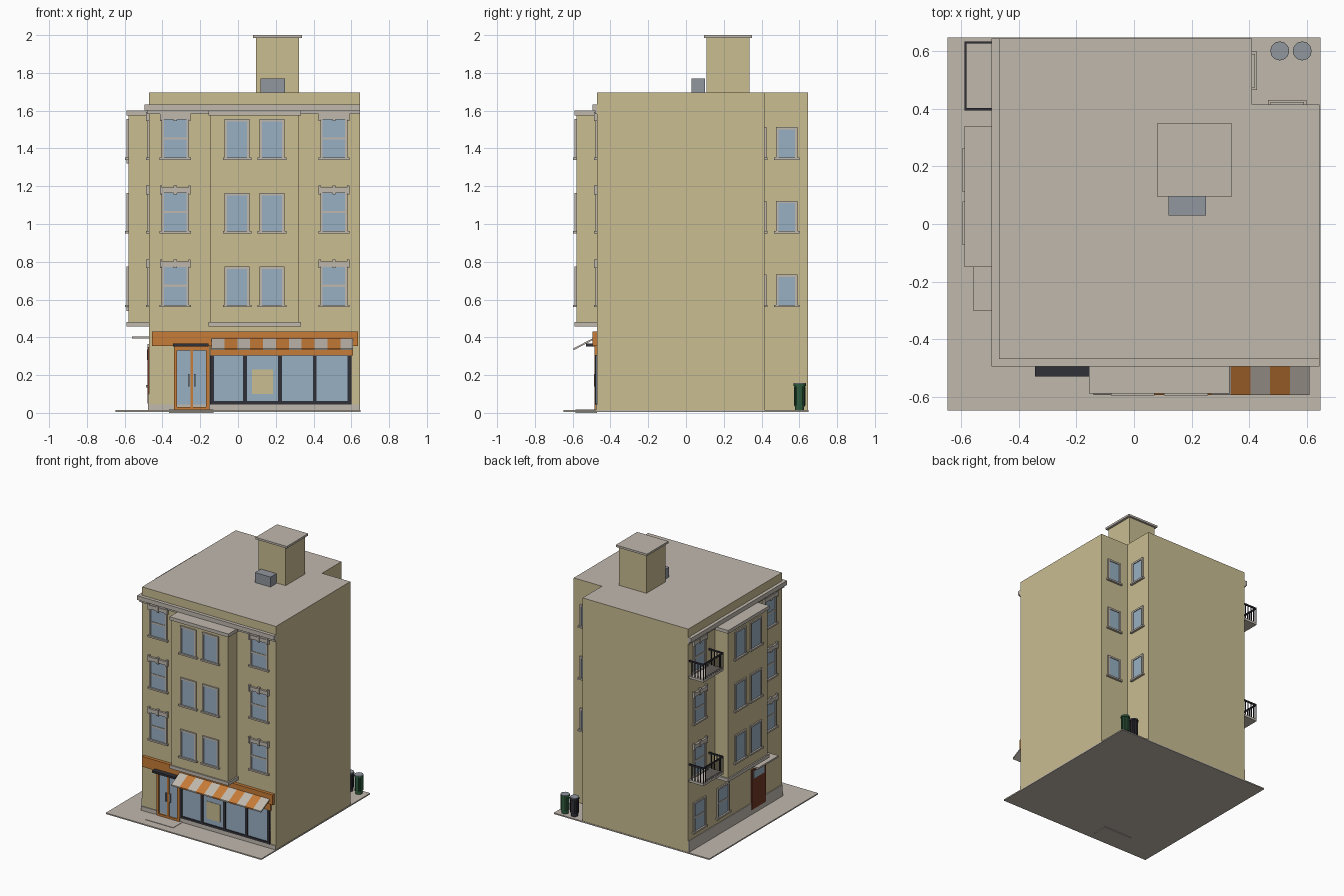
import bpy, bmesh, math

if "Cube" in bpy.data.objects:
    bpy.data.objects.remove(bpy.data.objects["Cube"])


def srgb(r, g, b):
    def lin(c):
        c /= 255
        return c / 12.92 if c < 0.04045 else ((c + 0.055) / 1.055) ** 2.4
    return (lin(r), lin(g), lin(b), 1)


def mat(name, *rgb):
    m = bpy.data.materials.new(name)
    m.diffuse_color = srgb(*rgb)
    m.use_nodes = True
    m.node_tree.nodes["Principled BSDF"].inputs["Base Color"].default_value = m.diffuse_color
    return m


WALL = mat("tan_wall", 202, 189, 145)
STONE = mat("grey_stone", 192, 184, 174)
GLASS = mat("blue_glass", 152, 176, 196)
ORANGE = mat("orange_paint", 200, 124, 56)
DARK = mat("dark_metal", 48, 48, 56)
STEEL = mat("steel_grey", 145, 151, 159)
GREEN = mat("bin_green", 48, 92, 62)
BROWN = mat("brown_door", 112, 56, 36)

X0, X1, Y0, Y1, TOP, GROUND = -0.47, 0.645, -0.47, 0.645, 1.695, 0.014
NX, NY = 0.41, 0.415            # inner corner of the rear notch
FLOORS = (0.56, 0.95, 1.34)     # sill heights


def finish(name, bm, *mats):
    bmesh.ops.recalc_face_normals(bm, faces=bm.faces)
    me = bpy.data.meshes.new(name)
    bm.to_mesh(me)
    bm.free()
    for m in mats:
        me.materials.append(m)
    ob = bpy.data.objects.new(name, me)
    bpy.context.collection.objects.link(ob)
    return ob


def add_box(bm, x0, x1, y0, y1, z0, z1):
    vs = bmesh.ops.create_cube(bm, size=1)["verts"]
    for v in vs:
        v.co = ((x0, x1)[v.co.x > 0], (y0, y1)[v.co.y > 0], (z0, z1)[v.co.z > 0])


def boxes(name, m, *dims):
    bm = bmesh.new()
    for d in dims:
        add_box(bm, *d)
    return finish(name, bm, m)


# Walls: (axis of outward normal, sign, plane position)
FRONT, LEFT = ("y", -1, Y0), ("x", -1, X0)
FRONT_BAY, LEFT_BAY = ("y", -1, -0.58), ("x", -1, -0.58)
NOTCH_X, NOTCH_Y = ("x", 1, NX), ("y", 1, NY)


def on_wall(wall, u0, u1, z0, z1, d0, d1):
    """Box given by span along the wall, height and depth outward."""
    axis, s, p = wall
    a, b = sorted((p + s * d0, p + s * d1))
    return (a, b, u0, u1, z0, z1) if axis == "x" else (u0, u1, a, b, z0, z1)


def wall_boxes(name, m, wall, *dims):
    return boxes(name, m, *[on_wall(wall, *d) for d in dims])


def window(name, wall, c, z, w, h, fancy=False, sash=False):
    """Frame, sill and pane; fancy adds a crested lintel."""
    a, b, t = c - w / 2, c + w / 2, 0.013
    parts = [(a, a + t, z, z + h, 0, .01), (b - t, b, z, z + h, 0, .01),
             (a, b, z + h - t, z + h, 0, .01),
             (a - .01, b + .01, z, z + .012, 0, .017)]
    if sash:
        zm = z + h * 0.5
        parts.append((a, b, zm - .006, zm + .006, 0, .008))
    if fancy:
        parts.append((a - .008, b + .008, z + h - .012, z + h + .016, 0, .015))
        for k, kw in ((a - .003, .012), (c, .018), (b + .003, .012)):
            parts.append((k - kw / 2, k + kw / 2, z + h - .02, z + h + .027, 0, .018))
    wall_boxes(name + "_frame", STONE, wall, *parts)
    wall_boxes(name + "_pane", GLASS, wall, (a + .01, b - .01, z + .01, z + h - .01, 0, .004))


# Pavement and step
boxes("pavement", STONE, (-.648, .648, -.648, .648, .005, GROUND))
boxes("front_step", STONE, (-.365, -.13, -.585, Y0, 0, GROUND + .003))

# Main block with rear corner notch, roof face in stone
bm = bmesh.new()
outline = [(X0, Y0), (X1, Y0), (X1, NY), (NX, NY), (NX, Y1), (X0, Y1)]
base = bm.faces.new([bm.verts.new((x, y, .006)) for x, y in outline])
ext = bmesh.ops.extrude_face_region(bm, geom=[base])["geom"]
for v in ext:
    if isinstance(v, bmesh.types.BMVert):
        v.co.z = TOP
bm.normal_update()
for f in bm.faces:
    if all(v.co.z > 1 for v in f.verts):
        f.material_index = 1
finish("building_walls", bm, WALL, STONE)

# Cornice and plinth wrap the two street sides
boxes("cornice", STONE, (-.495, X1, -.495, Y0, 1.6, 1.632), (-.495, X0, Y0, Y1, 1.6, 1.632),
      (-.482, X1, -.482, Y0, 1.583, 1.6), (-.482, X0, Y0, Y1, 1.583, 1.6))
boxes("plinth", STONE, (-.476, X1, -.476, Y0, GROUND, .045), (-.476, X0, Y0, Y1, GROUND, .1))

# Bays with windows, and single window columns beside them
for side, wall, bay, mid in (("front", FRONT, FRONT_BAY, .088), ("left", LEFT, LEFT_BAY, .095)):
    wall_boxes(side + "_bay", WALL, wall, (mid - .234, mid + .234, .47, 1.59, 0, .11))
    wall_boxes(side + "_bay_caps", STONE, wall,
               *[(mid - .245, mid + .245, z, z + .025, 0, .12) for z in (.457, 1.575)])
    for i, z in enumerate(FLOORS):
        for s in (-1, 1):
            window(f"{side}_bay_window_{i}_{s}", bay, mid + s * .0925, z, .132, .215)
            window(f"{side}_window_{i}_{s}", wall, mid + s * .42, z, .145, .226, True, True)

# Rear notch windows
for i, z in enumerate(FLOORS):
    window(f"notch_side_window_{i}", NOTCH_X, .533, z, .115, .173)
    window(f"notch_back_window_{i}", NOTCH_Y, .533, z, .115, .173)

# Balconies on the left side
B0, B1, BX = .395, .635, -.59
for i, z in enumerate((.54, 1.32)):
    boxes(f"balcony_floor_{i}", STONE, (BX, X0, B0, B1, z, z + .018))
    r0, r1, t = z + .125, z + .137, .008
    rails = [(BX, BX + t, B0, B1, r0, r1), (BX, X0, B0, B0 + t, r0, r1), (BX, X0, B1 - t, B1, r0, r1)]
    for k in range(11):
        y = B0 + .002 + k * (B1 - B0 - .008) / 10
        rails.append((BX + .001, BX + .006, y, y + .005, z + .015, r0))
    for k in range(1, 5):
        x = BX + k * .024
        for y in (B0 + .002, B1 - .007):
            rails.append((x, x + .005, y, y + .005, z + .015, r0))
    boxes(f"balcony_railing_{i}", DARK, *rails)

# Left ground floor: windows, door and its hood
for i, y in enumerate((.515, .235)):
    window(f"ground_window_{i}", LEFT, y, .135, .145, .23, False, True)
wall_boxes("side_door", BROWN, LEFT, (-.265, -.1, .05, .35, 0, .009))
wall_boxes("side_door_pane", GLASS, LEFT, (-.245, -.12, .28, .335, 0, .013))
wall_boxes("side_door_hood", STONE, LEFT, (-.3, -.06, .393, .405, 0, .09))

# Shopfront
wall_boxes("shop_sign", ORANGE, FRONT, (-.455, .635, .355, .432, 0, .024))
wall_boxes("shop_header", ORANGE, FRONT, (-.145, .61, .303, .357, 0, .014))
wall_boxes("shop_glass", GLASS, FRONT, (-.14, .6, .05, .305, 0, .005))
wall_boxes("shop_mullions", DARK, FRONT, (-.145, .6, .045, .062, 0, .011),
           *[(x - .01, x + .01, .045, .305, 0, .012) for x in (-.138, .037, .222, .406, .59)])
wall_boxes("shop_poster", WALL, FRONT, (.073, .185, .1, .23, .005, .008))

# Double entrance door
wall_boxes("entrance_panes", GLASS, FRONT, (-.33, -.16, .02, .34, 0, .006))
wall_boxes("entrance_frame", ORANGE, FRONT, (-.34, -.322, .015, .353, 0, .014),
           (-.17, -.15, .015, .353, 0, .014), (-.34, -.15, .33, .353, 0, .014),
           (-.34, -.15, .015, .032, 0, .014), (-.252, -.238, .015, .34, 0, .013))
wall_boxes("entrance_handles", STEEL, FRONT,
           *[(x - .004, x + .004, .14, .205, .005, .018) for x in (-.262, -.228)])
wall_boxes("entrance_canopy", DARK, FRONT, (-.345, -.155, .352, .368, 0, .06))

# Striped sloping awning
bm = bmesh.new()
A0, N = -.14, 11
W = (.61 - A0) / N
profile = [(-.48, .402), (-.595, .342), (-.595, .332), (-.48, .392)]
for k in range(N):
    a, b = ([bm.verts.new((A0 + j * W, y, z)) for y, z in profile] for j in (k, k + 1))
    faces = [bm.faces.new(a), bm.faces.new(b)]
    faces += [bm.faces.new((a[i], a[i - 1], b[i - 1], b[i])) for i in range(4)]
    for f in faces:
        f.material_index = k % 2
finish("awning", bm, STONE, ORANGE)

# Roof stair house and ventilation unit
boxes("stair_house", WALL, (.095, .322, .108, .335, TOP, 1.985))
boxes("stair_house_cap", STONE, (.08, .34, .095, .35, 1.985, 2.0))
boxes("vent_unit", STEEL, (.12, .25, .03, .1, TOP, 1.77))


# Ribbed bins
def cylinder(bm, x, y, r, z0, z1, n=12):
    vs = bmesh.ops.create_cone(bm, cap_ends=True, segments=n, radius1=r, radius2=r,
                               depth=z1 - z0)["verts"]
    bmesh.ops.translate(bm, verts=vs, vec=(x, y, (z0 + z1) / 2))


for name, x, m in (("green_bin", .585, GREEN), ("dark_bin", .507, DARK)):
    y = .602
    bm = bmesh.new()
    cylinder(bm, x, y, .024, GROUND, .04)
    cylinder(bm, x, y, .028, .035, .145)
    for k in range(12):
        a = math.tau * k / 12
        px, py = x + .028 * math.cos(a), y + .028 * math.sin(a)
        add_box(bm, px - .002, px + .002, py - .002, py + .002, .038, .14)
    cylinder(bm, x, y, .033, .142, .153)
    finish(name, bm, m)
    bm = bmesh.new()
    cylinder(bm, x, y, .032, .153, .157)
    finish(name + "_lid", bm, STEEL)
